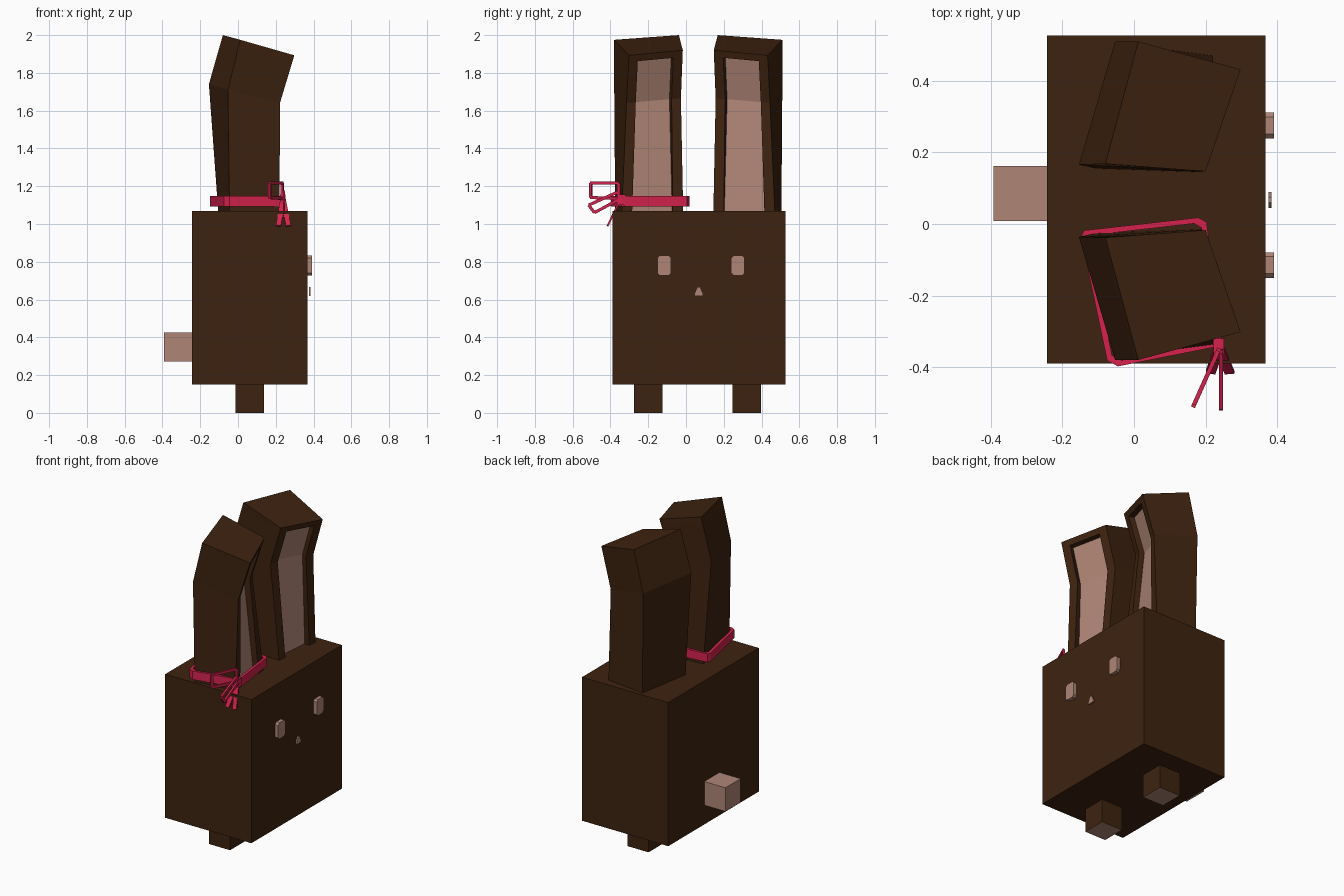
import bpy, bmesh, math
from mathutils import Vector as V

if "Cube" in bpy.data.objects:
    bpy.data.objects.remove(bpy.data.objects["Cube"])

CY = 0.068  # mirror plane of the body


def material(name, rgb):
    m = bpy.data.materials.new(name)
    m.diffuse_color = (*rgb, 1)
    m.use_nodes = True
    m.node_tree.nodes["Principled BSDF"].inputs["Base Color"].default_value = m.diffuse_color
    return m


BROWN = material("dark brown", (0.048, 0.0165, 0.005))
PINK = material("dusty pink", (0.43, 0.235, 0.18))
RED = material("ribbon red", (0.66, 0.016, 0.075))


def build(name, verts, faces, mats, pink_faces=()):
    me = bpy.data.meshes.new(name)
    me.from_pydata([tuple(v) for v in verts], [], faces)
    for m in mats:
        me.materials.append(m)
    for i in pink_faces:
        me.polygons[i].material_index = 1
    bm = bmesh.new()
    bm.from_mesh(me)
    bmesh.ops.recalc_face_normals(bm, faces=bm.faces)
    bm.to_mesh(me)
    bm.free()
    ob = bpy.data.objects.new(name, me)
    bpy.context.collection.objects.link(ob)
    return ob


def prism(name, bottom, top, mats):
    n = len(bottom)
    faces = [tuple(range(n)), tuple(range(n, 2 * n))]
    faces += [(i, (i + 1) % n, n + (i + 1) % n, n + i) for i in range(n)]
    return build(name, bottom + top, faces, mats)


def box(name, x, y, z, mats):
    ring = [(x[0], y[0]), (x[1], y[0]), (x[1], y[1]), (x[0], y[1])]
    return prism(name, [(*p, z[0]) for p in ring], [(*p, z[1]) for p in ring], mats)


def face_plate(name, yz, x0, x1):
    return prism(name, [(x0, *p) for p in yz], [(x1, *p) for p in yz], [PINK])


def strip(name, a, b, width_dir, w, t):
    """Flat ribbon strip from a to b."""
    a, b = V(a), V(b)
    u = (b - a).normalized()
    n = u.cross(V(width_dir)).normalized()
    s = n.cross(u).normalized()
    offs = [s * w / 2 + n * t / 2, s * w / 2 - n * t / 2,
            -s * w / 2 - n * t / 2, -s * w / 2 + n * t / 2]
    return prism(name, [a + o for o in offs], [b + o for o in offs], [RED])


# body and tail
box("body", (-0.243, 0.368), (-0.39, 0.527), (0.15, 1.07), [BROWN])
box("tail", (-0.393, -0.243), (0.008, 0.162), (0.273, 0.425), [PINK])

# feet with pink soles, eyes
for side, y, ey in (("right", -0.2, -0.115), ("left", 0.322, 0.275)):
    foot = box(side + "_foot", (-0.013, 0.137), (y - 0.076, y + 0.076), (0, 0.15), [BROWN, PINK])
    for p in foot.data.polygons:
        p.material_index = 1 if p.normal.z < -0.5 else 0
    h, k, c = 0.036, 0.052, 0.012
    outline = [(h - c, -k), (h, c - k), (h, k - c), (h - c, k),
               (c - h, k), (-h, k - c), (-h, c - k), (c - h, -k)]
    face_plate(side + "_eye", [(ey + a, 0.78 + b) for a, b in outline], 0.36, 0.391)

# nose
face_plate("nose", [(0.045, 0.62), (0.09, 0.62), (0.09, 0.632), (0.074, 0.667),
                    (0.06, 0.667), (0.045, 0.632)], 0.376, 0.385)

# ears: four-sided sections (back inner, back outer, front outer, front inner)
BASE = [(-0.105, -0.025, 1.07), (-0.045, -0.375, 1.07), (0.22, -0.34, 1.07), (0.19, -0.015, 1.07)]
MID = [(-0.154, -0.036, 1.74), (-0.053, -0.38, 1.71), (0.222, -0.315, 1.64), (0.12, -0.027, 1.665)]
TOP = [(-0.08, -0.038, 2.0), (0.012, -0.38, 1.975), (0.298, -0.302, 1.893), (0.2, -0.017, 1.92)]


def notched(sec):
    """Section with a shallow recess cut in its front side."""
    a, b, c, d = sec
    r1, r2 = c.lerp(d, 0.17), c.lerp(d, 0.83)
    e = d - c
    inward = V((-e.y, e.x, 0)).normalized() * 0.035
    return [a, b, c, r1, r1 + inward, r2 + inward, r2, d]


def ear(name, flip):
    base, mid, top = ([V(p) for p in s] for s in (BASE, MID, TOP))
    rim = [m.lerp(t, 0.86) for m, t in zip(mid, top)]
    verts = notched(base) + notched(mid) + notched(rim) + top
    if flip:
        verts = [V((p.x, 0.13 - p.y, p.z)) for p in verts]
    faces, pink = [tuple(range(8))], []
    for lv in (0, 8):
        for i in range(8):
            j = (i + 1) % 8
            if i == 4:
                pink.append(len(faces))
            faces.append((lv + i, lv + j, lv + 8 + j, lv + 8 + i))
    faces += [(16, 17, 25, 24), (17, 18, 26, 25), (18, 19, 22, 23, 27, 26),
              (23, 16, 24, 27), (19, 20, 21, 22), (24, 25, 26, 27)]
    build(name, verts, faces, [BROWN, PINK], pink)


ear("right_ear", False)
ear("left_ear", True)

# ribbon band around the right ear
outer = [(-0.148, -0.037), (-0.14, -0.018), (0.18, 0.018), (0.203, 0.005),
         (0.246, -0.325), (0.236, -0.342), (-0.045, -0.398), (-0.075, -0.382)]
inner = [(0.06 + (x - 0.06) * 0.9, -0.19 + (y + 0.19) * 0.92) for x, y in outer]
rings = [[(*p, z) for p in r] for r, z in
         ((outer, 1.092), (outer, 1.147), (inner, 1.147), (inner, 1.092))]
build("ribbon_band", sum(rings, []),
      [(8 * k + i, 8 * k + (i + 1) % 8, (8 * k + 8 + (i + 1) % 8) % 32, (8 * k + 8 + i) % 32)
       for k in range(4) for i in range(8)], [RED])

# bow: knot, two narrow loops, two tails
box("bow_knot", (0.222, 0.252), (-0.365, -0.32), (1.1, 1.155), [RED])
loops = {
    "upper": [(0.235, -0.355, 1.135), (0.235, -0.355, 1.218), (0.168, -0.505, 1.218), (0.168, -0.505, 1.14)],
    "lower": [(0.243, -0.355, 1.13), (0.243, -0.36, 1.17), (0.243, -0.515, 1.1), (0.243, -0.485, 1.06)],
}
for name, pts in loops.items():
    for i, p in enumerate(pts):
        q = pts[(i + 1) % 4]
        side = (0.91, -0.41, 0) if name == "upper" else (1, 0, 0)
        strip(f"{name}_bow_loop_{i}", p, q, side, 0.012, 0.016)
for i, x in enumerate((0.214, 0.267)):
    strip(f"bow_tail_{i}", (0.238, -0.345, 1.135), (x, -0.415, 0.99), (1, 0, 0), 0.027, 0.01)
